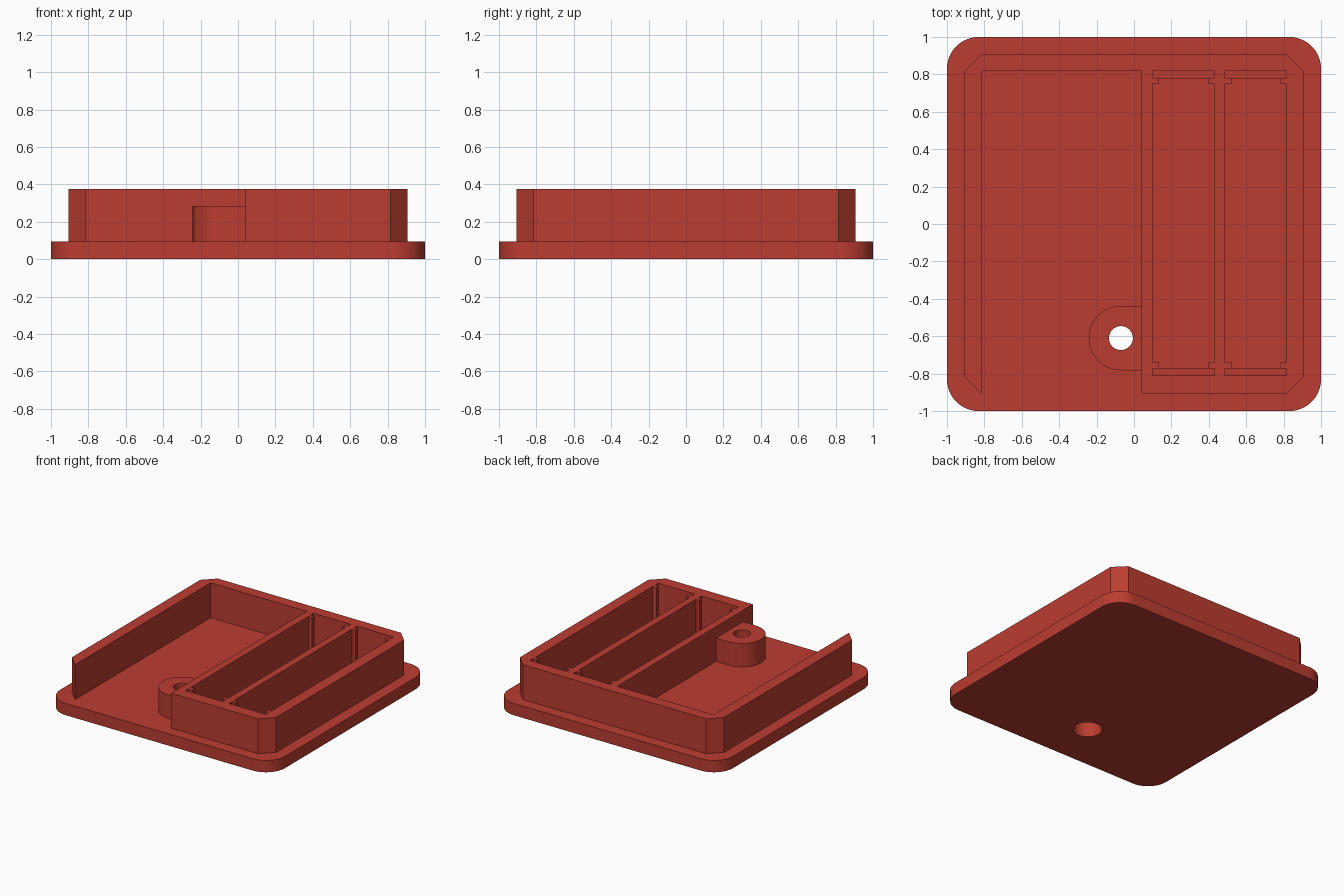
import bpy, bmesh, math

if "Cube" in bpy.data.objects:
    bpy.data.objects.remove(bpy.data.objects["Cube"])

red = bpy.data.materials.new("brick red")
red.diffuse_color = (0.50, 0.046, 0.030, 1)
red.use_nodes = True
red.node_tree.nodes["Principled BSDF"].inputs["Base Color"].default_value = red.diffuse_color


def prism(name, outline, z0, z1):
    """Extrude a counter-clockwise outline from z0 to z1."""
    bm = bmesh.new()
    face = bm.faces.new([bm.verts.new((x, y, z0)) for x, y in outline])
    top = bmesh.ops.extrude_face_region(bm, geom=[face])["geom"]
    bmesh.ops.translate(bm, vec=(0, 0, z1 - z0),
                        verts=[v for v in top if isinstance(v, bmesh.types.BMVert)])
    bmesh.ops.recalc_face_normals(bm, faces=bm.faces)
    mesh = bpy.data.meshes.new(name)
    bm.to_mesh(mesh)
    bm.free()
    mesh.materials.append(red)
    ob = bpy.data.objects.new(name, mesh)
    bpy.context.collection.objects.link(ob)
    return ob


def rect(x0, x1, y0, y1):
    return [(x0, y0), (x1, y0), (x1, y1), (x0, y1)]


def arc(cx, cy, r, a0, a1, n):
    angles = [math.radians(a0 + (a1 - a0) * i / n) for i in range(n + 1)]
    return [(cx + r * math.cos(a), cy + r * math.sin(a)) for a in angles]


def combine(target, other, operation):
    """Boolean another solid into the target and remove it."""
    mod = target.modifiers.new("combine", "BOOLEAN")
    mod.operation, mod.solver, mod.object = operation, "EXACT", other
    bpy.context.view_layer.objects.active = target
    bpy.ops.object.modifier_apply(modifier=mod.name)
    bpy.data.objects.remove(other, do_unlink=True)


PLATE, RIM, BOSS = 0.095, 0.375, 0.283
pockets = [(0.10, 0.43), (0.487, 0.815)]

# base plate with rounded corners
corners = [(1, 1, 0), (-1, 1, 90), (-1, -1, 180), (1, -1, 270)]
outline = []
for sx, sy, a in corners:
    outline += arc(sx * 0.83, sy * 0.83, 0.17, a, a + 90, 16)
lid = prism("lid", outline, 0, PLATE)

# raised wall block with chamfered corners
o, c = 0.907, 0.815
walls = prism("walls", [(o, -c), (o, c), (c, o), (-c, o),
                        (-o, c), (-o, -c), (-c, -o), (c, -o)], 0.05, RIM)

# open compartment, then two long pockets narrowed by corner tabs
combine(walls, prism("compartment_cut", rect(-0.815, 0.04, -1.1, 0.817), 0, 0.6), "DIFFERENCE")
for x0, x1 in pockets:
    combine(walls, prism("pocket_cut", rect(x0, x1, -0.74, 0.75), 0, 0.6), "DIFFERENCE")
    combine(walls, prism("neck_cut", rect(x0 + 0.033, x1 - 0.033, -0.79, 0.80), 0, 0.6), "DIFFERENCE")
combine(lid, walls, "UNION")

# screw boss against the partition
boss = prism("boss", arc(-0.07, -0.61, 0.172, 90, 270, 32) + [(0.07, -0.782), (0.07, -0.438)],
             0.05, BOSS)
combine(lid, boss, "UNION")

# contact slots at the pocket ends
for x0, x1 in pockets:
    for y0, y1 in [(-0.81, -0.772), (0.78, 0.817)]:
        combine(lid, prism("slot_cut", rect(x0, x1, y0, y1), PLATE - 0.02, 0.6), "DIFFERENCE")

# screw hole with a wider recess from below
for r, z0, z1 in [(0.064, -0.1, 0.5), (0.105, -0.1, 0.19)]:
    combine(lid, prism("hole_cut", arc(-0.07, -0.61, r, 0, 352.5, 47), z0, z1), "DIFFERENCE")

# smooth rounded parts, keep edges sharp
bpy.ops.object.select_all(action="DESELECT")
lid.select_set(True)
bpy.context.view_layer.objects.active = lid
bpy.ops.object.shade_smooth_by_angle(angle=math.radians(30))
